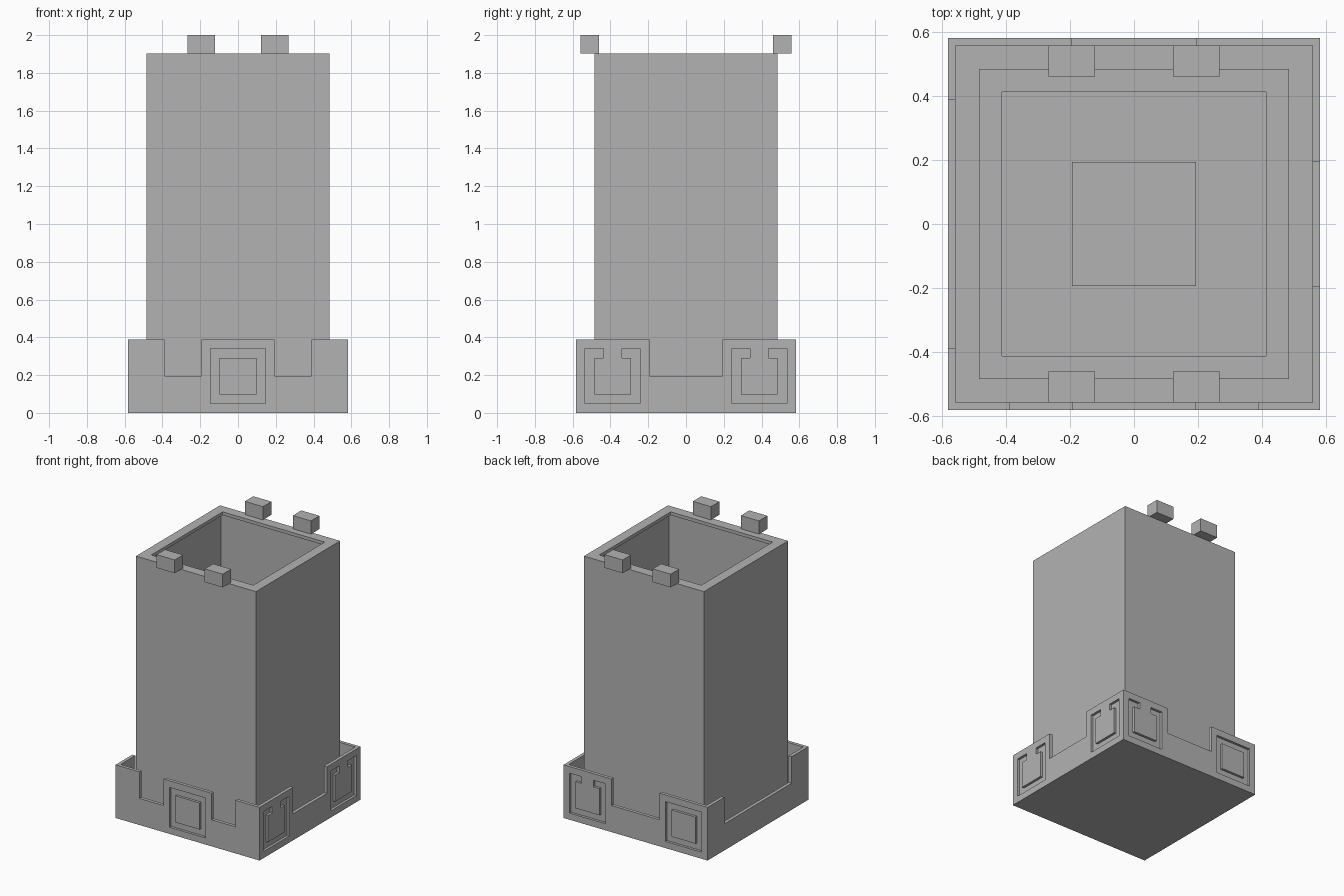
import bpy
import bmesh
from math import pi
from mathutils import Matrix

if "Cube" in bpy.data.objects:
    bpy.data.objects.remove(bpy.data.objects["Cube"], do_unlink=True)

stone = bpy.data.materials.new("grey_stone")
stone.use_nodes = True
stone.diffuse_color = (0.45, 0.45, 0.45, 1)
stone.node_tree.nodes["Principled BSDF"].inputs["Base Color"].default_value = (0.45, 0.45, 0.45, 1)

U = 2 / 41.2        # modelling unit
SKIN = 0.5 * U      # wall thickness
BASE, TOWER = 12 * U, 10 * U
TOP = 2 - 2 * U
RECESS = 0.018


def add_box(bm, x, y, z, side=0):
    """Box from three (min, max) ranges, turned by quarter turns about z."""
    size = [b - a for a, b in (x, y, z)]
    mid = [(a + b) / 2 for a, b in (x, y, z)]
    m = Matrix.Rotation(side * pi / 2, 4, 'Z') @ Matrix.Translation(mid) @ Matrix.Diagonal((*size, 1))
    bmesh.ops.create_cube(bm, size=1, matrix=m)


def side_box(bm, side, u, depth, z):
    """Box on one side wall: u runs to the right as seen from outside."""
    add_box(bm, u, (-depth[1], -depth[0]), z, side)


def finish(name, bm, cutter=False):
    mesh = bpy.data.meshes.new(name)
    bm.to_mesh(mesh)
    bm.free()
    ob = bpy.data.objects.new(name, mesh)
    bpy.context.scene.collection.objects.link(ob)
    if cutter:
        ob.hide_render = True
        ob.hide_viewport = True
        ob.display_type = 'WIRE'
    else:
        mesh.materials.append(stone)
    return ob


def cut(ob, cutter):
    mod = ob.modifiers.new(cutter.name, 'BOOLEAN')
    mod.operation = 'DIFFERENCE'
    mod.solver = 'EXACT'
    mod.object = cutter


def box_object(name, half, z, cutter=False):
    bm = bmesh.new()
    add_box(bm, (-half, half), (-half, half), z)
    return finish(name, bm, cutter)


# Square base tray with thin walls
base = box_object("base_wall", BASE, (0, 8 * U))
cut(base, box_object("base_cavity", BASE - SKIN, (SKIN, 10 * U), True))

# Battlement notches: front, right, back, left
notches = [(0, -8, -4), (0, 4, 8), (1, -4, 4), (2, -4, 4), (3, -8, 8)]
bm = bmesh.new()
for side, a, b in notches:
    side_box(bm, side, (a * U, b * U), (BASE - 2 * SKIN, BASE + U), (4 * U, 10 * U))
cut(base, finish("notch_cutter", bm, True))

# Square ornaments: recess with a flush pad; some pads have a bridge to the frame
ornaments = [(0, 0, False), (1, -8, True), (1, 8, True), (2, -8, True), (2, 8, False)]
recesses, pads = bmesh.new(), bmesh.new()
for side, c, bridged in ornaments:
    def span(h):
        return ((c - h) * U, (c + h) * U)
    side_box(recesses, side, span(3), (BASE - RECESS, BASE + U), (U, 7 * U))
    side_box(pads, side, span(2), (BASE - RECESS, BASE), (2 * U, 6 * U))
    if bridged:
        side_box(pads, side, span(1), (BASE - RECESS, BASE), (6 * U, 7 * U))
cut(base, finish("recess_cutter", recesses, True))
finish("ornament_pads", pads)

# Hollow tower with an inward lip at the rim
tower = box_object("tower", TOWER, (SKIN / 2, TOP))
cut(tower, box_object("tower_cavity", TOWER - SKIN, (2 * SKIN, TOP - SKIN), True))
cut(tower, box_object("rim_opening", 8.5 * U, (TOP - 2 * SKIN, TOP + U), True))

# Raised square plate on the tower floor
box_object("floor_plate", 4 * U, (1.5 * SKIN, 3 * SKIN))

# Four small blocks on the front and back rim
bm = bmesh.new()
for side in (0, 2):
    for c in (-4, 4):
        side_box(bm, side, ((c - 1.5) * U, (c + 1.5) * U), (9.5 * U, 11.5 * U), (TOP, 2))
finish("rim_blocks", bm)
